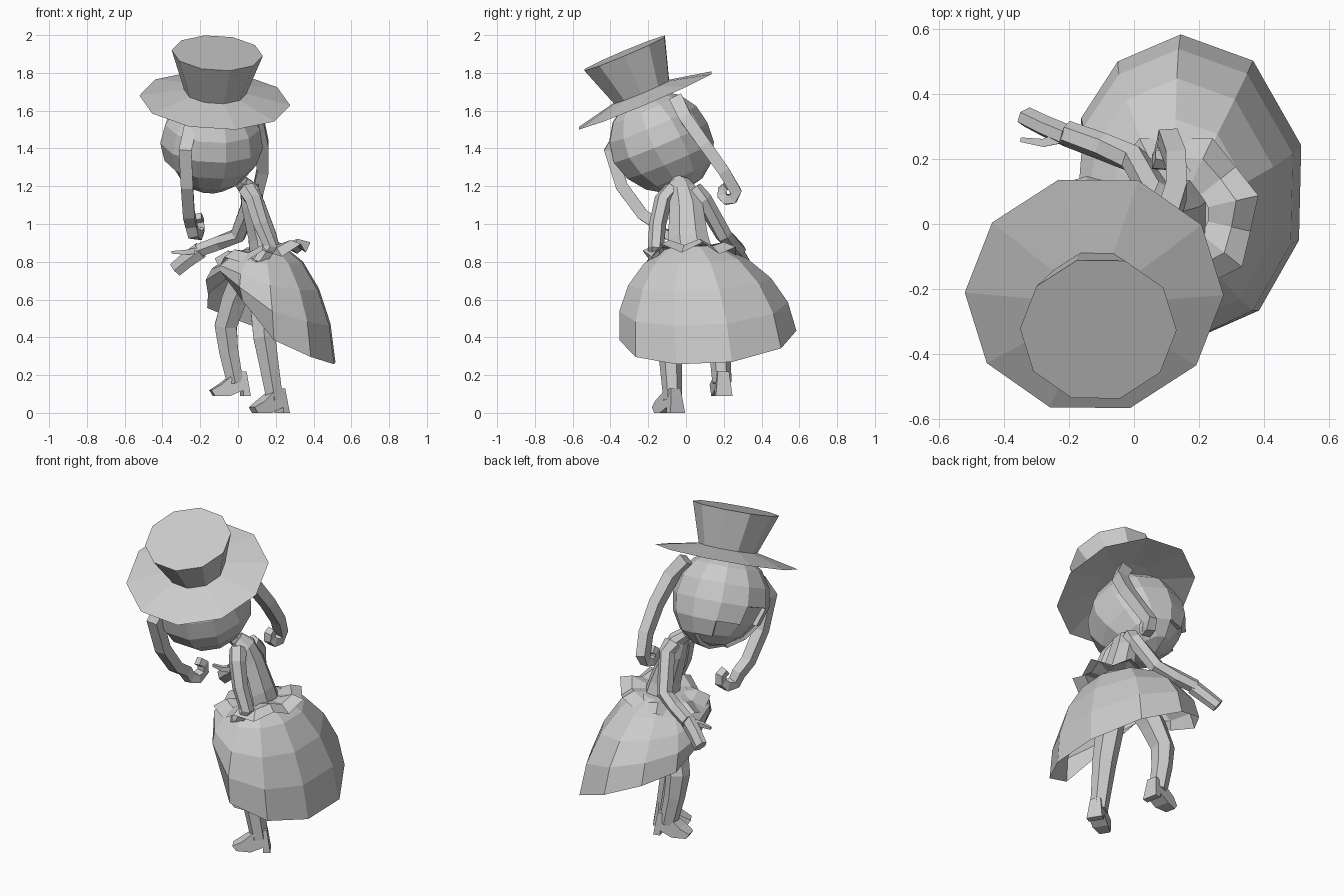
import bpy, bmesh, math
from mathutils import Vector, Matrix

if "Cube" in bpy.data.objects:
    bpy.data.objects.remove(bpy.data.objects["Cube"])

GREY = (0.6, 0.6, 0.6, 1)
mat = bpy.data.materials.new("plain_grey")
mat.use_nodes = True
mat.diffuse_color = GREY
mat.node_tree.nodes["Principled BSDF"].inputs["Base Color"].default_value = GREY

X_AXIS, Y_AXIS, Z_AXIS = Vector((1, 0, 0)), Vector((0, 1, 0)), Vector((0, 0, 1))


def finish(name, bm):
    bmesh.ops.recalc_face_normals(bm, faces=bm.faces)
    mesh = bpy.data.meshes.new(name)
    bm.to_mesh(mesh)
    bm.free()
    mesh.materials.append(mat)
    obj = bpy.data.objects.new(name, mesh)
    bpy.context.collection.objects.link(obj)
    return obj


def loft(name, rings, cap_start=True, cap_end=True):
    """Skin a list of point rings that all have the same count."""
    bm = bmesh.new()
    rows = [[bm.verts.new(point) for point in ring] for ring in rings]
    count = len(rows[0])
    for low, high in zip(rows, rows[1:]):
        for i in range(count):
            j = (i + 1) % count
            bm.faces.new((low[i], low[j], high[j], high[i]))
    if cap_start:
        bm.faces.new(rows[0][::-1])
    if cap_end:
        bm.faces.new(rows[-1])
    return finish(name, bm)


def ellipse(center, u, v, count, turn=0.0):
    angles = [turn + math.tau * i / count for i in range(count)]
    return [center + u * math.cos(a) + v * math.sin(a) for a in angles]


def tube(name, path, start, end, ref=Y_AXIS, sides=6, flat=1.0):
    """Limb along a path, tapering from start to end radius; flat scales it along ref."""
    points = [Vector(point) for point in path]
    last = len(points) - 1
    rings = []
    for i, point in enumerate(points):
        along = (points[min(i + 1, last)] - points[max(i - 1, 0)]).normalized()
        side = along.cross(ref).normalized()
        wide = side.cross(along)
        radius = start + (end - start) * i / last
        rings.append(ellipse(point, side * radius, wide * radius * flat, sides, math.pi / sides))
    return loft(name, rings)


# Tilted frame shared by the head and hat
axis = Vector((0.06, -0.42, 1)).normalized()
tilt_x = (X_AXIS - axis * X_AXIS.dot(axis)).normalized()
tilt_y = axis.cross(tilt_x)


def hat_ring(center, radius):
    return ellipse(center, tilt_x * radius, tilt_y * radius, 10, math.radians(-2))


# Hat
hat_base = Vector((-0.12, -0.235, 1.7))
band = hat_ring(hat_base, 0.165)
loft("hat_crown", [band, hat_ring(hat_base + Vector((0.01, -0.09, 0.205)), 0.242)], cap_start=False)
loft("hat_brim", [hat_ring(hat_base - axis * 0.05, 0.4), band], cap_start=False)

# Head: narrower towards the chin, with the face set back under the hair
HEAD_RADIUS = 0.275
bm = bmesh.new()
bmesh.ops.create_uvsphere(bm, u_segments=11, v_segments=8, radius=HEAD_RADIUS)
for vert in bm.verts:
    low = max(0, -vert.co.z / HEAD_RADIUS)
    vert.co.x *= 1 - 0.08 * low
    vert.co.y += 0.035 * low
    vert.co.z *= 1 + 0.03 * low
center = Vector((-0.14, -0.14, 1.43))
frame = Matrix((tilt_x, tilt_y, axis)).transposed().to_4x4()
bmesh.ops.transform(bm, matrix=Matrix.Translation(center) @ frame, verts=bm.verts)
face_direction = Vector((-0.6, 0.5, -0.5)).normalized()
face = [f for f in bm.faces
        if (f.calc_center_median() - center).normalized().dot(face_direction) > 0.78]
bmesh.ops.inset_region(bm, faces=face, thickness=0.012, depth=-0.02)
finish("head", bm)


# Pigtails: a hanging lock that ends in a shrinking curl
def pigtail(name, lock, curl_center, outward, radius):
    curl = []
    for i in range(6):
        a = math.radians(50 * i)
        shrink = radius * (1 - 0.08 * i)
        curl.append(Vector(curl_center) + Vector(outward) * shrink * math.cos(a)
                    - Z_AXIS * shrink * math.sin(a))
    tube(name, lock + curl, 0.05, 0.03, X_AXIS, 4)


pigtail("left_pigtail", [(-0.25, -0.33, 1.5), (-0.28, -0.4, 1.39), (-0.27, -0.34, 1.2),
                         (-0.26, -0.23, 1.05)], (-0.22, -0.09, 1), (-0.4, -0.9, 0), 0.07)
pigtail("right_pigtail", [(0.03, -0.05, 1.66), (0.1, 0, 1.56), (0.13, 0.1, 1.42),
                          (0.13, 0.2, 1.28)], (0.09, 0.22, 1.17), (0.3, 0.9, 0), 0.05)

# Torso and neck
tube("torso", [(0.15, 0.03, 0.8), (0.13, 0.01, 0.93), (0.08, 0, 1.1), (0.06, -0.02, 1.18),
               (0.02, -0.04, 1.22)], 0.095, 0.04, sides=8, flat=1.4)
tube("neck", [(0.04, -0.03, 1.19), (-0.03, -0.07, 1.28)], 0.04, 0.04)

# Arms
tube("left_arm", [(0.05, -0.07, 1.18), (0.08, -0.12, 1.13), (0.12, -0.15, 1), (0.17, -0.16, 0.88),
                  (0.1, -0.16, 0.78)], 0.05, 0.04)
tube("left_hand", [(0.11, -0.16, 0.8), (0.06, -0.16, 0.71)], 0.05, 0.02, sides=5)
tube("right_arm", [(0.06, 0.04, 1.18), (0.07, 0.09, 1.13), (0, 0.2, 0.94), (-0.1, 0.24, 0.9),
                   (-0.21, 0.28, 0.86)], 0.05, 0.04)
tube("right_hand", [(-0.2, 0.27, 0.86), (-0.27, 0.3, 0.81), (-0.33, 0.33, 0.76)],
     0.05, 0.045, flat=0.7)
tube("right_thumb", [(-0.21, 0.27, 0.86), (-0.28, 0.25, 0.85), (-0.35, 0.26, 0.85)],
     0.025, 0.01, sides=4)

# Skirt: a bell swept out behind and lifted at the front, pleats wider apart on one side
PLEATS, LEVELS = 11, 5
angles = [math.radians(13) + math.tau * i / PLEATS for i in range(PLEATS)]
angles = [a + 0.25 * max(0, math.sin(a)) for a in angles]
skirt = []
for level in range(LEVELS):
    t = level / (LEVELS - 1)
    radius = 0.15 + 0.325 * math.sin(t * math.pi / 2)
    ring = []
    for a in angles:
        lift = t ** 2 * max(0, math.cos(a - math.radians(215))) ** 4
        reach = radius * (1 - 0.35 * lift)
        x, y = 0.78 * reach * math.cos(a), reach * math.sin(a)
        z = 0.87 - 0.465 * t ** 1.4 + (0.1 - 0.5 * t) * x + 0.05 * y + 0.24 * lift
        ring.append(Vector((0.13 + 0.03 * t + x, 0.03 + 0.08 * t + y, z)))
    skirt.append(ring)
loft("skirt", skirt, cap_end=False)

# Folded waist ruffle
FOLDS = 14
ruffle = []
for radius, height, fold in ((0.1, 0.87, 0), (0.19, 0.89, 0.03), (0.26, 0.86, 0.05)):
    ring = []
    for i in range(FOLDS):
        a = math.tau * (i + 0.5) / FOLDS
        dip = fold * (i % 2)
        x, y = (radius - dip / 2) * math.cos(a), (radius - dip / 2) * math.sin(a)
        ring.append(Vector((0.13 + x, 0.03 + y, height - dip + 0.17 * x)))
    ruffle.append(ring)
loft("waist_ruffle", ruffle, cap_start=False, cap_end=False)

# Legs
tube("left_leg", [(0.13, -0.02, 0.78), (0.13, -0.06, 0.58), (0.14, -0.09, 0.4),
                  (0.165, -0.08, 0.25), (0.195, -0.07, 0.07)], 0.085, 0.05)
tube("right_leg", [(0.06, 0.08, 0.78), (-0.02, 0.14, 0.6), (-0.065, 0.17, 0.46),
                   (-0.05, 0.18, 0.33), (-0.015, 0.19, 0.16)], 0.085, 0.05)


# Heeled shoes: a side profile extruded across, narrowing at the toe and ankle
def shoe(name, origin, heading):
    profile = [(-0.06, 0), (-0.02, 0), (-0.02, 0.03), (0.05, 0), (0.13, 0), (0.15, 0.03),
               (0.1, 0.06), (0.01, 0.13), (-0.04, 0.13)]
    forward = Vector((math.cos(heading), math.sin(heading), 0))
    across = Z_AXIS.cross(forward)
    rings = []
    for side in (-1, 1):
        rings.append([Vector(origin) + forward * x + Z_AXIS * z
                      + across * side * (0.03 if x > 0.12 or z > 0.08 else 0.045)
                      for x, z in profile])
    loft(name, rings)


shoe("left_shoe", (0.2, -0.075, 0), math.radians(212))
shoe("right_shoe", (0, 0.19, 0.09), math.radians(192))
